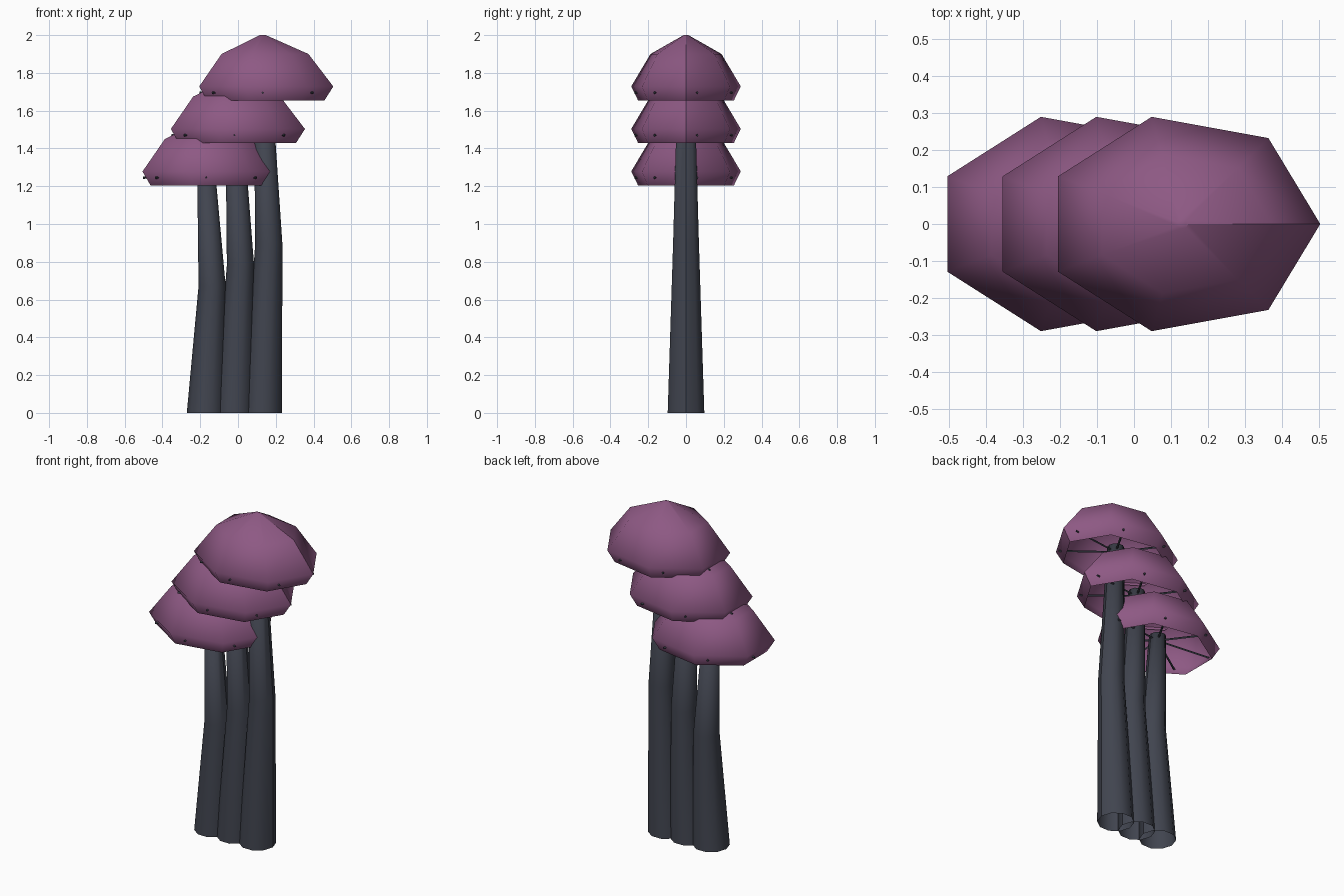
import bpy, math
from mathutils import Vector, Matrix

if "Cube" in bpy.data.objects:
    bpy.data.objects.remove(bpy.data.objects["Cube"])


def material(name, color):
    m = bpy.data.materials.new(name)
    m.diffuse_color = (*color, 1)
    m.use_nodes = True
    m.node_tree.nodes["Principled BSDF"].inputs["Base Color"].default_value = m.diffuse_color
    return m


CAP = material("cap_purple", (0.27, 0.10, 0.23))
STEM = material("stem_slate", (0.052, 0.058, 0.078))


def make_object(name, verts, faces, mat):
    mesh = bpy.data.meshes.new(name)
    mesh.from_pydata(verts, [], faces)
    mesh.polygons.foreach_set("use_smooth", [True] * len(faces))
    mesh.materials.append(mat)
    ob = bpy.data.objects.new(name, mesh)
    bpy.context.collection.objects.link(ob)
    return ob


def loft(name, rings, sides, mat, squash=1.0, fill_top=False):
    """Skin rings of (centre x, z, radius), bottom to top, with an open seam at +x."""
    verts, faces = [], []
    for cx, z, r in rings:
        for k in range(sides + 1):
            a = math.tau * k / sides
            verts.append((cx + r * math.cos(a), squash * r * math.sin(a), z))
    w = sides + 1
    for i in range(len(rings) - 1):
        for k in range(sides):
            a = i * w + k
            faces.append((a, a + 1, a + w + 1, a + w))
    if fill_top:
        top = (len(rings) - 1) * w
        faces.append(tuple(range(top, top + sides)))
    return make_object(name, verts, faces, mat)


def gills(name, cx, z, count=7, squash=0.797):
    """Thin square rods running from the stem out through the cap wall."""
    verts, faces, t = [], [], 0.006
    for k in range(count):
        a = -math.pi / 2 + math.tau * k / count
        d = Vector((math.cos(a), squash * math.sin(a), 0))
        side = Vector((-d.y, d.x, 0)).normalized() * t
        up = Vector((0, 0, t))
        b = len(verts)
        for r, dz in ((0.03, 0.015), (0.342, 0.0)):
            c = Vector((cx, 0, z + dz)) + d * r
            verts += [c + side, c + up, c - side, c - up]
        faces += [(b + i, b + (i + 1) % 4, b + 4 + (i + 1) % 4, b + 4 + i) for i in range(4)]
        faces += [(b + 3, b + 2, b + 1, b), (b + 4, b + 5, b + 6, b + 7)]
    ob = make_object(name, verts, faces, STEM)
    ob.data.polygons.foreach_set("use_smooth", [False] * len(faces))


# Three mushrooms stepping down towards -x
for i, label in enumerate(("tall", "middle", "short")):
    cx = 0.131 - 0.15 * i
    top = 2.0 - 0.225 * i
    bend = 0.895 - 0.1125 * i
    # bent, tapering stem, open at the base
    loft(label + "_stem",
         [(cx, 0, 0.102), (cx + 0.032, bend, 0.072), (cx, top - 0.26, 0.047)],
         10, STEM, fill_top=True)
    # seven-sided cap shell, open underneath
    loft(label + "_cap",
         [(cx, top - 0.345, 0.327), (cx, top - 0.272, 0.3735),
          (cx, top - 0.1, 0.242), (cx, top, 0.016)],
         7, CAP, squash=0.797, fill_top=True)
    # gill rods
    gills(label + "_gills", cx, top - 0.305)
